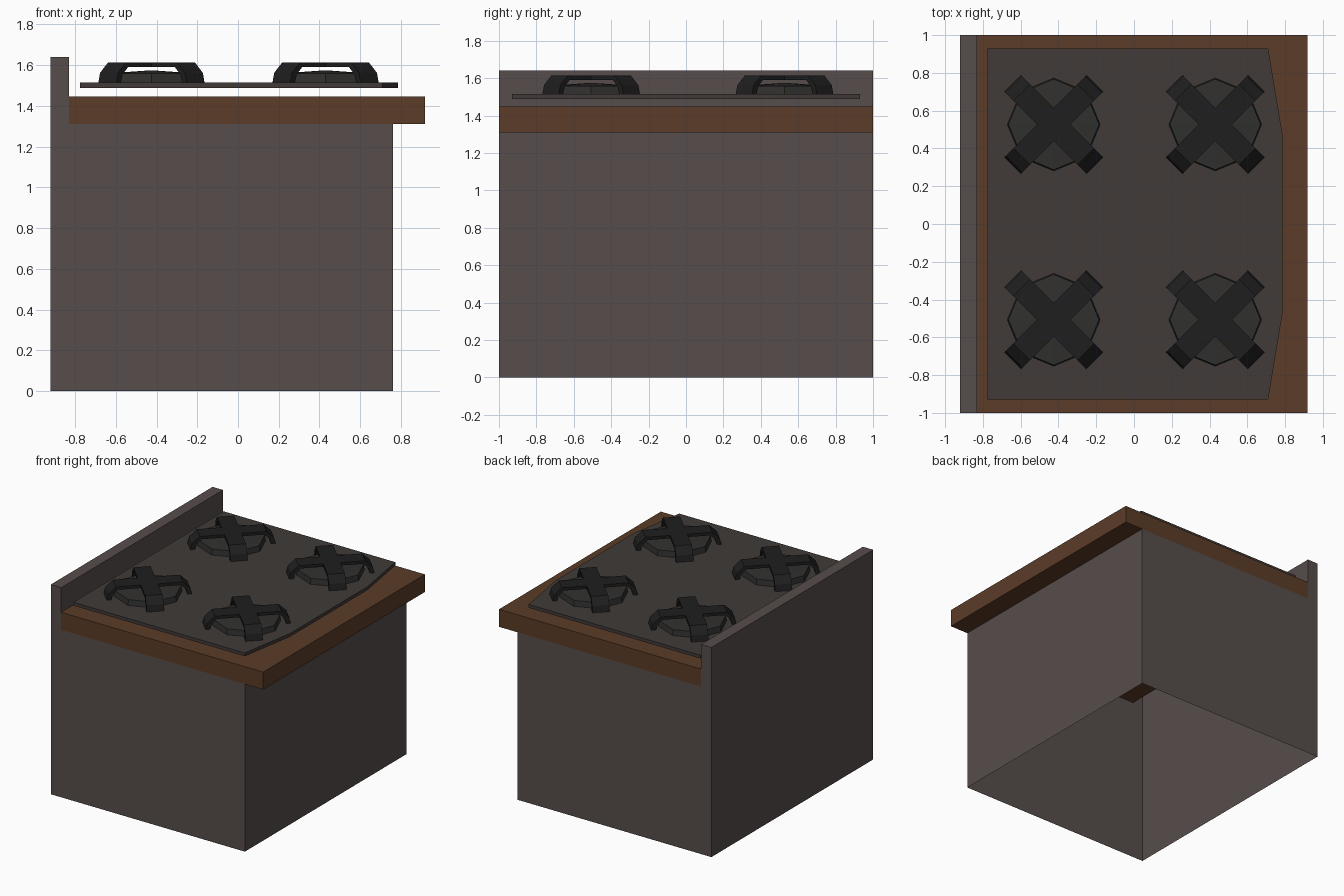
import bpy, bmesh, math
from mathutils import Matrix

if "Cube" in bpy.data.objects:
    bpy.data.objects.remove(bpy.data.objects["Cube"])


def material(name, rgb):
    m = bpy.data.materials.new(name)
    m.diffuse_color = (*rgb, 1)
    m.use_nodes = True
    m.node_tree.nodes["Principled BSDF"].inputs["Base Color"].default_value = m.diffuse_color
    return m


ENAMEL = material("warm_grey_enamel", (0.095, 0.075, 0.07))
WOOD = material("brown_wood", (0.105, 0.045, 0.021))
HOB = material("dark_hob", (0.052, 0.043, 0.04))
BURNER = material("burner_metal", (0.03, 0.029, 0.028))
IRON = material("cast_iron", (0.014, 0.013, 0.0135))


def finish(name, bm, mat):
    bmesh.ops.recalc_face_normals(bm, faces=bm.faces)
    mesh = bpy.data.meshes.new(name)
    bm.to_mesh(mesh)
    bm.free()
    mesh.materials.append(mat)
    ob = bpy.data.objects.new(name, mesh)
    bpy.context.collection.objects.link(ob)
    return ob


def prism(bm, points, vec):
    """Extrude a flat outline of 3D points along vec."""
    verts = [bm.verts.new(p) for p in points]
    face = bm.faces.new(verts)
    ext = bmesh.ops.extrude_face_region(bm, geom=[face], use_keep_orig=True)
    new = [g for g in ext["geom"] if isinstance(g, bmesh.types.BMVert)]
    bmesh.ops.translate(bm, verts=new, vec=vec)
    return verts + new


# Cabinet with raised splash panel on the left, open underneath
bm = bmesh.new()
outline = [(-.92, 0), (.76, 0), (.76, 1.31), (-.83, 1.31), (-.83, 1.64), (-.92, 1.64)]
prism(bm, [(x, -1, z) for x, z in outline], (0, 2, 0))
bmesh.ops.recalc_face_normals(bm, faces=bm.faces)
openings = []
for f in bm.faces:
    c = f.calc_center_median()
    if abs(f.normal.z) > .9 and c.z < 1.4:
        openings.append(f)
# Remove the floor and the ledge hidden beneath the worktop
bmesh.ops.delete(bm, geom=openings, context='FACES')
finish("cabinet", bm, ENAMEL)

# Wooden worktop
bm = bmesh.new()
prism(bm, [(-.83, -1, 1.31), (.918, -1, 1.31), (.918, 1, 1.31), (-.83, 1, 1.31)], (0, 0, .137))
finish("worktop", bm, WOOD)

# Hob plate with a bowed front edge, floating just above the worktop
bm = bmesh.new()
half = [(.785, .48), (.71, .93), (-.775, .93)]
outline = half + [(x, -y) for x, y in reversed(half)]
prism(bm, [(x, y, 1.488) for x, y in outline], (0, 0, .026))
finish("hob_plate", bm, HOB)

# Half profile of a grate arm: distance from centre, height
OUTER = [(.313, 1.488), (.295, 1.562), (.24, 1.613)]
INNER = [(.225, 1.59), (.262, 1.555), (.282, 1.488)]
ARM_WIDTH = .124


def burner(label, x, y):
    # Octagonal base with a shallow conical cap
    bm = bmesh.new()
    rings = []
    for r, z in [(.247, 1.505), (.24, 1.558)]:
        rings.append([bm.verts.new((x + r * math.cos(i * math.pi / 4),
                                    y + r * math.sin(i * math.pi / 4), z)) for i in range(8)])
    apex = bm.verts.new((x, y, 1.575))
    for i in range(8):
        j = (i + 1) % 8
        bm.faces.new((rings[0][i], rings[0][j], rings[1][j], rings[1][i]))
        bm.faces.new((rings[1][i], rings[1][j], apex))
    finish("burner_" + label, bm, BURNER)

    # Two crossed bent bars
    bm = bmesh.new()
    side = OUTER + [(-s, z) for s, z in reversed(OUTER)]
    under = [(-s, z) for s, z in reversed(INNER)] + INNER
    # the underside runs from the left foot back to the right foot
    under = sorted(under, key=lambda p: p[0])
    for angle in (45, 135):
        verts = prism(bm, [(s, -ARM_WIDTH / 2, z) for s, z in side + under], (0, ARM_WIDTH, 0))
        bmesh.ops.transform(bm, verts=verts,
                            matrix=Matrix.Translation((x, y, 0)) @ Matrix.Rotation(math.radians(angle), 4, 'Z'))
    finish("grate_" + label, bm, IRON)


for row, y in (("back", .527), ("front", -.507)):
    for col, x in (("left", -.425), ("right", .43)):
        burner(row + "_" + col, x, y)
